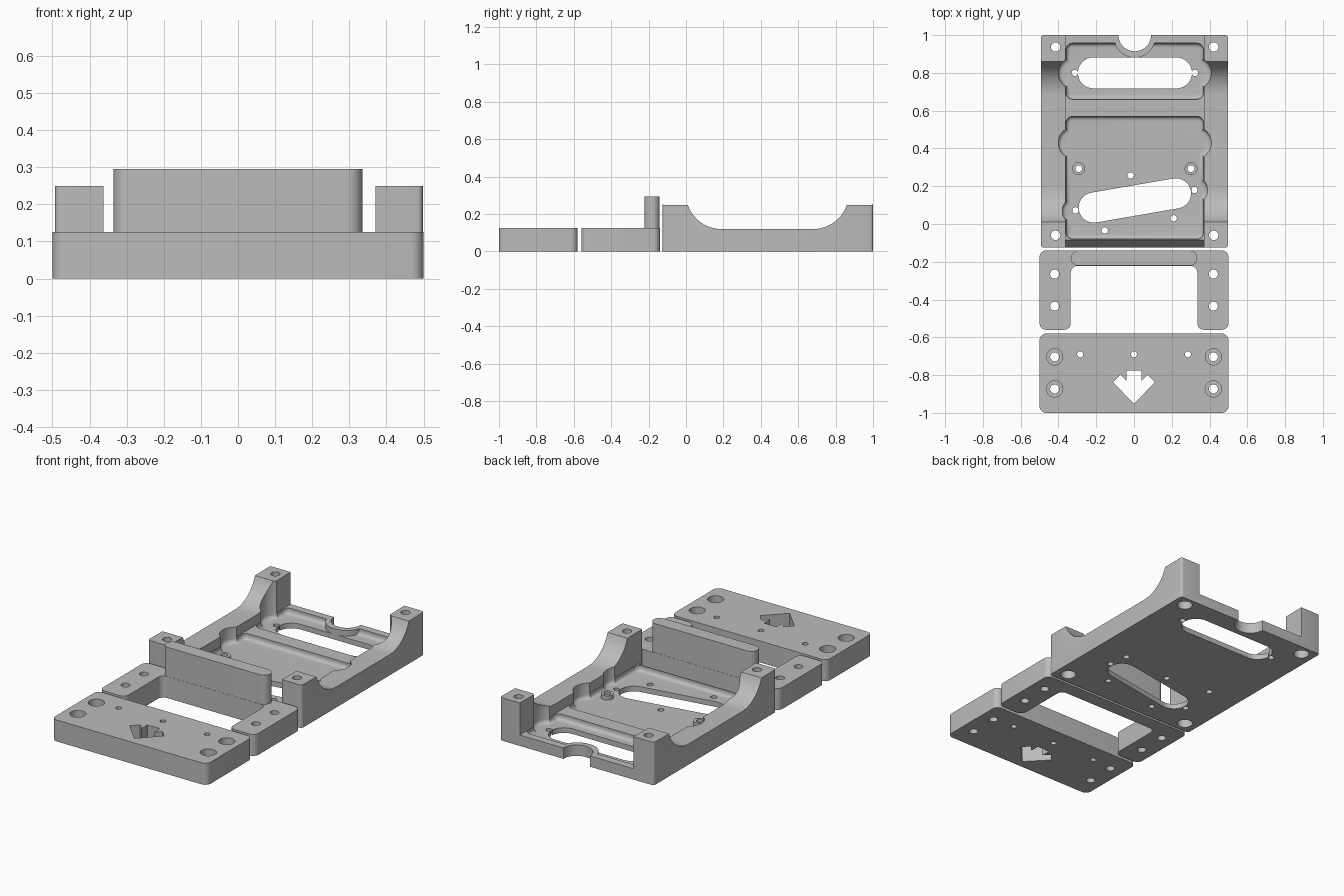
import bpy, bmesh, math
from mathutils import Vector

if "Cube" in bpy.data.objects:
    bpy.data.objects.remove(bpy.data.objects["Cube"])

grey = bpy.data.materials.new("plain grey")
grey.use_nodes = True
COLOR = (0.5, 0.5, 0.5, 1)
grey.diffuse_color = COLOR
grey.node_tree.nodes["Principled BSDF"].inputs["Base Color"].default_value = COLOR


def rounded(points, radius, steps=8):
    """Round every corner of a polygon; radius is one number or one per corner."""
    out, n = [], len(points)
    radii = radius if isinstance(radius, list) else [radius] * n
    for i, r in enumerate(radii):
        p = Vector(points[i])
        if r == 0:
            out.append(p)
            continue
        a = (Vector(points[i - 1]) - p).normalized()
        b = (Vector(points[(i + 1) % n]) - p).normalized()
        half = a.angle(b) / 2
        centre = p + (a + b).normalized() * r / math.sin(half)
        start = p + a * r / math.tan(half) - centre
        end = p + b * r / math.tan(half) - centre
        sweep = start.angle_signed(end)
        for k in range(steps + 1):
            t = -sweep * k / steps
            c, s = math.cos(t), math.sin(t)
            out.append(centre + Vector((start.x * c - start.y * s, start.x * s + start.y * c)))
    return out


def rect(x0, x1, y0, y1):
    return [(x0, y0), (x1, y0), (x1, y1), (x0, y1)]


def arc(x, y, r, a0=0, a1=360, steps=40):
    count = steps if a1 - a0 == 360 else steps + 1
    angles = [math.radians(a0 + (a1 - a0) * k / steps) for k in range(count)]
    return [(x + r * math.cos(t), y + r * math.sin(t)) for t in angles]


def slot(x0, y0, x1, y1, r):
    turn = math.degrees(math.atan2(y1 - y0, x1 - x0))
    return arc(x1, y1, r, turn - 90, turn + 90, 16) + arc(x0, y0, r, turn + 90, turn + 270, 16)


def prism(name, outline, lo, hi, along="z", fillet=0):
    """Extrude an outline along z, or a (y, z) profile along x."""
    bm = bmesh.new()
    place = (lambda u, v: (u, v, lo)) if along == "z" else (lambda u, v: (lo, u, v))
    base = bm.faces.new([bm.verts.new(place(u, v)) for u, v in outline])
    rim = list(base.edges)
    top = bmesh.ops.extrude_face_region(bm, geom=[base], use_keep_orig=True)["geom"]
    shift = Vector((0, 0, hi - lo)) if along == "z" else Vector((hi - lo, 0, 0))
    bmesh.ops.translate(bm, verts=[g for g in top if isinstance(g, bmesh.types.BMVert)], vec=shift)
    if fillet:
        bmesh.ops.bevel(bm, geom=rim, offset=fillet, segments=5, profile=0.5, affect="EDGES")
    bmesh.ops.recalc_face_normals(bm, faces=bm.faces)
    mesh = bpy.data.meshes.new(name)
    bm.to_mesh(mesh)
    bm.free()
    mesh.materials.append(grey)
    obj = bpy.data.objects.new(name, mesh)
    bpy.context.collection.objects.link(obj)
    return obj


def combine(target, tool, operation="DIFFERENCE"):
    """Apply a boolean and discard the tool."""
    mod = target.modifiers.new("shape", "BOOLEAN")
    mod.operation, mod.solver, mod.object = operation, "EXACT", tool
    bpy.context.view_layer.update()
    graph = bpy.context.evaluated_depsgraph_get()
    mesh = bpy.data.meshes.new_from_object(target.evaluated_get(graph))
    target.modifiers.clear()
    target.data = mesh
    bpy.data.objects.remove(tool)


def cut(target, outline, lo=-1, hi=1, **options):
    combine(target, prism("cutter", outline, lo, hi, **options))


def add(target, outline, lo, hi):
    combine(target, prism("boss", outline, lo, hi), "UNION")


def finish(obj):
    bpy.ops.object.select_all(action="DESELECT")
    obj.select_set(True)
    bpy.context.view_layer.objects.active = obj
    bpy.ops.object.shade_smooth_by_angle(angle=math.radians(30))


# Tray: side profile with raised corner posts and swept rails
FRONT, BACK, POST, RAIL, WALL, FLOOR = -0.125, 1.0, 0.25, 0.12, 0.063, 0.03
SWEEP = 0.19
profile = [(FRONT, 0), (BACK, 0), (BACK, POST)]
profile += arc(0.68, RAIL + SWEEP, SWEEP, 270, 341, 16)[::-1]
profile += arc(0.19, RAIL + SWEEP, SWEEP, 199, 270, 16)[::-1]
profile += [(FRONT, POST)]
tray = prism("tray", profile, -0.493, 0.498, along="x")

# Soften the tray's outer upright corners
bm = bmesh.new()
bm.from_mesh(tray.data)
corners = [e for e in bm.edges
           if abs(e.verts[0].co.z - e.verts[1].co.z) > 0.2]
bmesh.ops.bevel(bm, geom=corners, offset=0.015, segments=4, profile=0.5, affect="EDGES")
bm.to_mesh(tray.data)
bm.free()

# Channel between the rails and the sloped front lip
LEFT, RIGHT = -0.362, 0.37
cut(tray, rect(LEFT, RIGHT, -1, 2), WALL, 1)
cut(tray, [(-0.2, -0.02), (FRONT, 0), (-0.085, WALL), (-0.085, 0.2), (-0.2, 0.2)],
    LEFT, RIGHT, along="x")

# Two filleted pockets with scalloped sides
for y0, y1 in ((-0.08, 0.57), (0.66, 0.957)):
    cut(tray, rounded(rect(LEFT + 0.002, RIGHT - 0.002, y0, y1), 0.035), FLOOR, 1, fillet=0.022)
for x, y, r in ((-0.316, 0.8, 0.085), (0.324, 0.8, 0.085), (-0.316, 0.43, 0.085),
                (0.324, 0.43, 0.085), (0.32, 0.18, 0.07), (-0.31, 0.07, 0.07)):
    cut(tray, arc(x, y, r), FLOOR, 1, fillet=0.022)

# Cable notch in the back wall, with its collar
add(tray, arc(0.004, 0.99, 0.11, 180, 360, 24), 0.01, WALL)
cut(tray, arc(0.004, BACK, 0.086))

# Long windows in the floor
cut(tray, slot(-0.215, 0.8, 0.225, 0.8, 0.082))
cut(tray, slot(-0.213, 0.087, 0.222, 0.162, 0.08))

# Screw bosses and holes
for x in (-0.293, 0.302):
    add(tray, arc(x, 0.293, 0.034), 0.01, 0.055)
    cut(tray, arc(x, 0.293, 0.018))
for x, y in ((-0.313, 0.8), (0.323, 0.8), (-0.018, 0.257), (0.32, 0.18),
             (0.21, 0.03), (-0.155, -0.034), (-0.31, 0.072)):
    cut(tray, arc(x, y, 0.017, steps=20))
for x in (-0.415, 0.422):
    for y in (-0.06, 0.937):
        cut(tray, arc(x, y, 0.025, steps=24))
        cut(tray, arc(x, y, 0.042, steps=24), -1, 0.06)
finish(tray)

# Bracket: a U-shaped base with an upright blade
THICK = 0.125
outline = [(-0.5, -0.14), (-0.5, -0.56), (-0.335, -0.56), (-0.335, -0.222),
           (0.335, -0.222), (0.335, -0.56), (0.5, -0.56), (0.5, -0.14)]
bracket = prism("bracket", rounded(outline, 0.035), 0, THICK)
add(bracket, slot(-0.295, -0.181, 0.295, -0.181, 0.04), 0.02, 0.295)
for x in (-0.42, 0.42):
    for y in (-0.265, -0.435):
        cut(bracket, arc(x, y, 0.024, steps=24))
finish(bracket)

# Cover plate with recessed screw holes and an arrow opening
plate = prism("cover_plate", rounded(rect(-0.5, 0.5, -1, -0.58), 0.035), 0, THICK)
for x in (-0.42, 0.42):
    for y in (-0.703, -0.873):
        cut(plate, arc(x, y, 0.024, steps=24))
        cut(plate, arc(x, y, 0.043, steps=32), 0.06, 1)
for x in (-0.285, 0, 0.285):
    cut(plate, arc(x, -0.69, 0.016, steps=20))
half = [(0.04, -0.775), (0.04, -0.83), (0.072, -0.797), (0.11, -0.838)]
cut(plate, half + [(0, -0.953)] + [(-x, y) for x, y in reversed(half)])
finish(plate)
